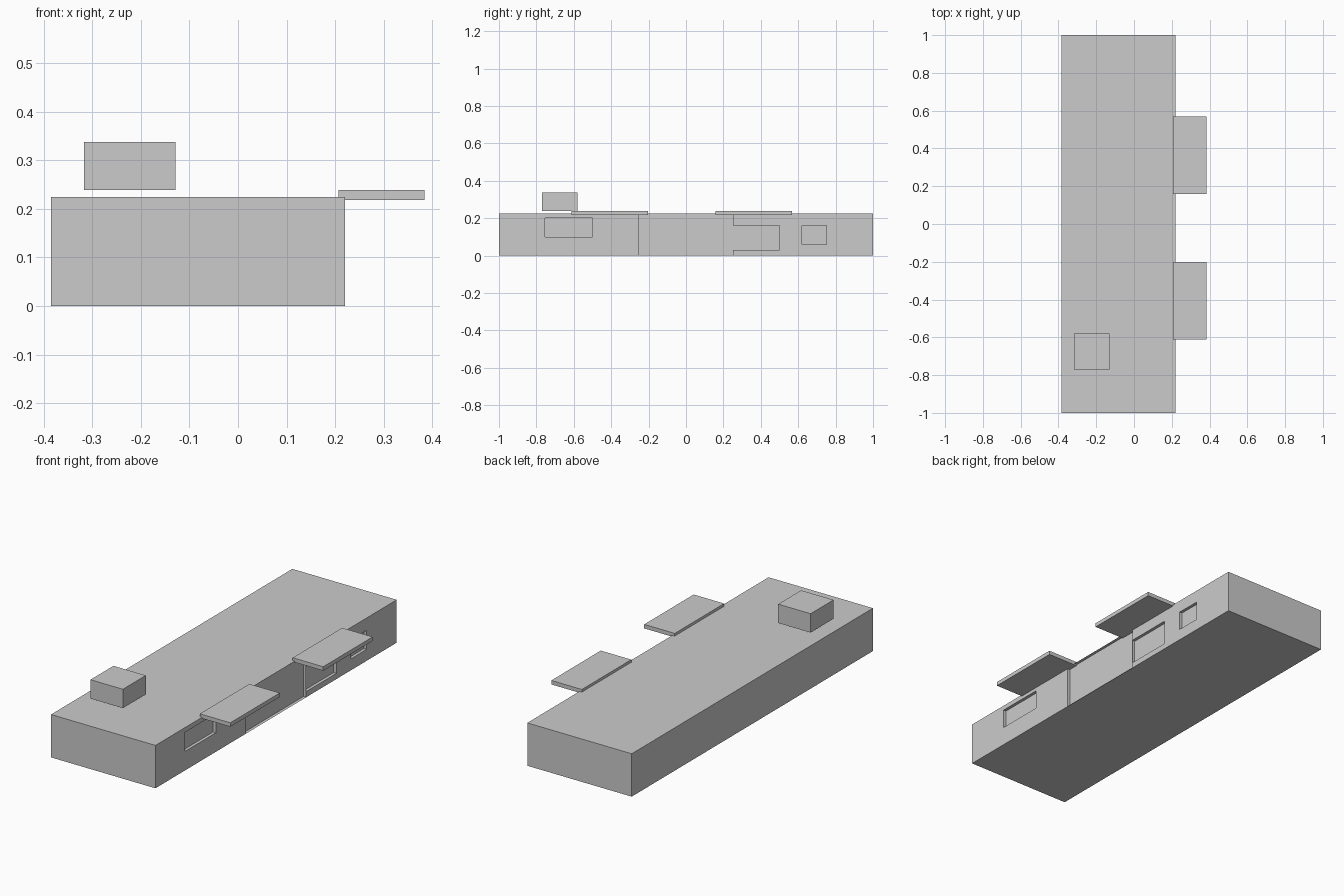
import bpy, bmesh

if "Cube" in bpy.data.objects:
    bpy.data.objects.remove(bpy.data.objects["Cube"])

X0, X1, XR, H = -0.385, 0.221, 0.205, 0.225   # back, front wall, recessed wall, height


def finish(name, bm):
    bmesh.ops.remove_doubles(bm, verts=bm.verts, dist=1e-5)
    me = bpy.data.meshes.new(name)
    bm.to_mesh(me)
    bm.free()
    ob = bpy.data.objects.new(name, me)
    bpy.context.collection.objects.link(ob)


def quad(bm, *pts):
    return bm.faces.new([bm.verts.new(p) for p in pts])


def box(name, x, y, z):
    bm = bmesh.new()
    bmesh.ops.create_cube(bm, size=1)
    for v in bm.verts:
        v.co = [(a + b) / 2 + c * (b - a) for c, (a, b) in zip(v.co, (x, y, z))]
    finish(name, bm)


def wall(bm, x, ya, yb, za, zb):
    quad(bm, (x, ya, za), (x, yb, za), (x, yb, zb), (x, ya, zb))


def jamb(bm, y, za, zb, s):
    # upright recess side facing +y (s=1) or -y (s=-1)
    p = [(XR, y, za), (XR, y, zb), (X1, y, zb), (X1, y, za)]
    quad(bm, *p[::s])


def ledge(bm, z, ya, yb, s):
    # sill facing up (s=1) or lintel facing down (s=-1)
    p = [(XR, ya, z), (X1, ya, z), (X1, yb, z), (XR, yb, z)]
    quad(bm, *p[::s])


# Building shell: back, ends, roof and floor
bm = bmesh.new()
quad(bm, (X0, -1, 0), (X0, -1, H), (X0, 1, H), (X0, 1, 0))
quad(bm, (X0, -1, 0), (X1, -1, 0), (X1, -1, H), (X0, -1, H))
quad(bm, (X0, 1, 0), (X0, 1, H), (X1, 1, H), (X1, 1, 0))
quad(bm, (X0, -1, H), (X1, -1, H), (X1, 1, H), (X0, 1, H))
quad(bm, (X0, -1, 0), (X0, 1, 0), (X1, 1, 0), (X1, -1, 0))

# Shop front: flush wall pieces between the recessed openings
openings = [(-0.755, -0.5, 0.1, 0.2), (-0.255, 0.25, 0, H),
            (0.25, 0.5, 0.03, 0.16), (0.62, 0.75, 0.06, 0.16)]
y = -1
for ya, yb, za, zb in openings:
    if ya > y:
        wall(bm, X1, y, ya, 0, H)
    wall(bm, XR, ya, yb, za, zb)
    jamb(bm, ya, za, zb, 1)
    jamb(bm, yb, za, zb, -1)
    if za > 0:
        wall(bm, X1, ya, yb, 0, za)
        wall(bm, X1, ya, yb, zb, H)
        ledge(bm, za, ya, yb, 1)
        ledge(bm, zb, ya, yb, -1)
    y = yb
wall(bm, X1, y, 1, 0, H)
finish("building", bm)

# Canopies over the shop front
for side, ys in (("left", (-0.612, -0.202)), ("right", (0.158, 0.568))):
    box("canopy_" + side, (0.207, 0.384), ys, (0.218, 0.239))

# Rooftop unit
box("roof_unit", (-0.317, -0.129), (-0.77, -0.58), (0.239, 0.338))
